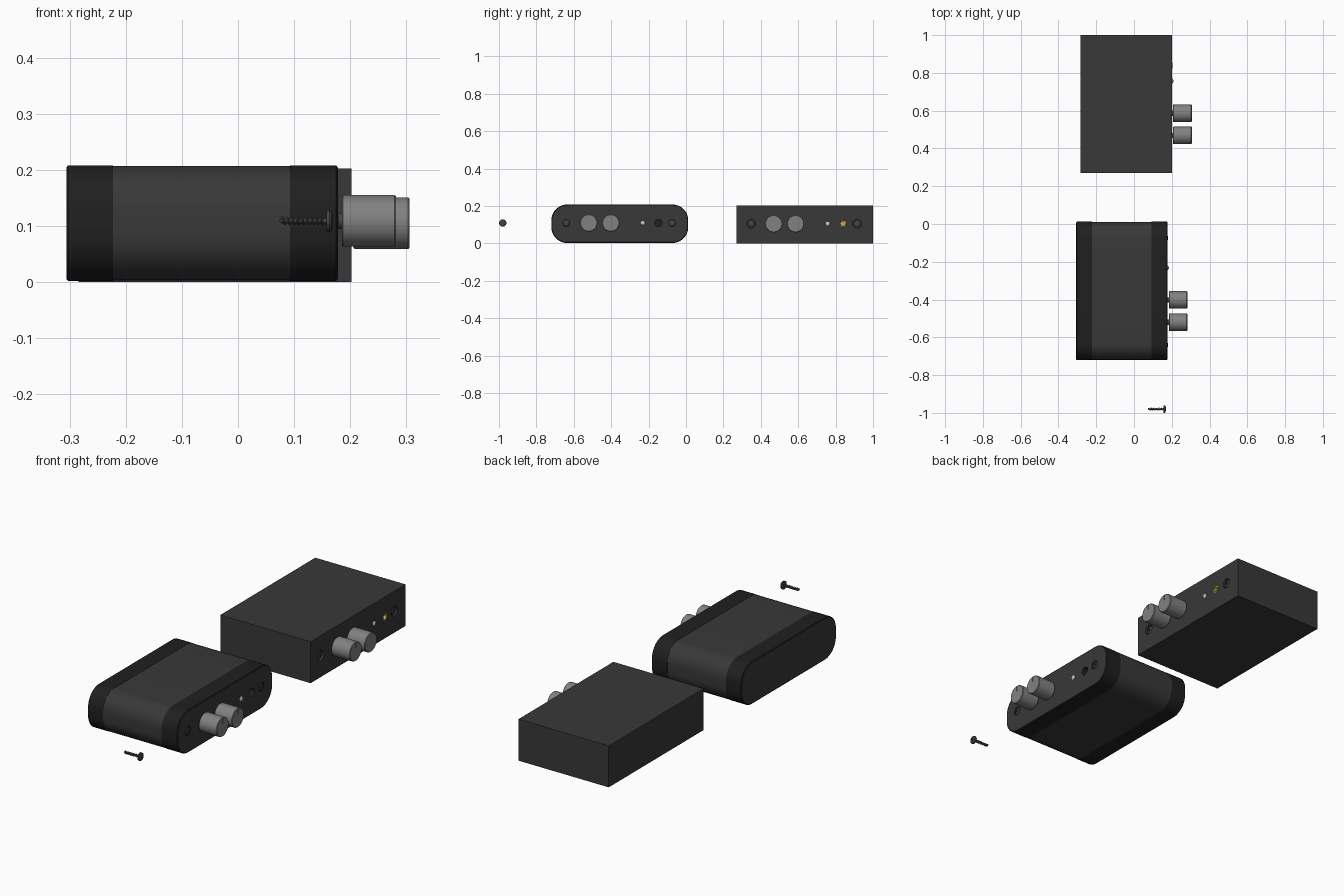
import bpy, bmesh
from math import sin, cos, pi, radians

if "Cube" in bpy.data.objects:
    bpy.data.objects.remove(bpy.data.objects["Cube"])


def mat(name, v):
    m = bpy.data.materials.new(name)
    m.diffuse_color = (*v, 1)
    m.use_nodes = True
    m.node_tree.nodes["Principled BSDF"].inputs["Base Color"].default_value = m.diffuse_color
    return m


CASE = mat("case_grey", (0.04, 0.04, 0.04))
DARK = mat("rubber_black", (0.014, 0.014, 0.014))
KNOB = mat("knob_grey", (0.22, 0.22, 0.22))
LAMP = mat("lamp_white", (0.6, 0.6, 0.6))
GOLD = mat("gold", (0.6, 0.42, 0.06))
STEEL = mat("screw_steel", (0.06, 0.06, 0.06))


def circle(y, z, r, n=40):
    return [(y + r * cos(2 * pi * i / n), z + r * sin(2 * pi * i / n)) for i in range(n)]


def rounded(cy, cz, w, h, r, n=12):
    pts = []
    for k, (sy, sz) in enumerate([(1, 1), (-1, 1), (-1, -1), (1, -1)]):
        for i in range(n + 1):
            a = pi / 2 * (k + i / n)
            pts.append((cy + sy * (w / 2 - r) + r * cos(a), cz + sz * (h / 2 - r) + r * sin(a)))
    return pts


def rect(cy, cz, w, h):
    return [(cy + s * w / 2, cz + t * h / 2) for s, t in ((1, 1), (-1, 1), (-1, -1), (1, -1))]


def cross(y, z, a, t):
    q = [(a, -t), (a, t), (t, t)]
    return [(y + c * u - s * v, z + s * u + c * v)
            for c, s in ((1, 0), (0, 1), (-1, 0), (0, -1)) for u, v in q]


def finish(name, bm, mats, smooth=True):
    bmesh.ops.recalc_face_normals(bm, faces=bm.faces)
    me = bpy.data.meshes.new(name)
    bm.to_mesh(me)
    bm.free()
    ob = bpy.data.objects.new(name, me)
    bpy.context.collection.objects.link(ob)
    for m in mats:
        me.materials.append(m)
    if smooth:
        bpy.ops.object.select_all(action='DESELECT')
        ob.select_set(True)
        bpy.context.view_layer.objects.active = ob
        bpy.ops.object.shade_smooth_by_angle(angle=radians(30))
    return ob


# Skin a list of (x, yz profile) sections and close both ends
def loft(name, sections, mats, start=0, end=0, smooth=True):
    bm = bmesh.new()
    rings = [[bm.verts.new((x, y, z)) for y, z in p] for x, p in sections]
    n = len(rings[0])
    for a, b in zip(rings, rings[1:]):
        for i in range(n):
            j = (i + 1) % n
            bm.faces.new((a[i], a[j], b[j], b[i]))
    bm.faces.new(rings[0]).material_index = start
    bm.faces.new(rings[-1]).material_index = end
    return finish(name, bm, mats, smooth)


def lathe(name, y, z, profile, m, n=40):
    return loft(name, [(x, circle(y, z, r, n)) for x, r in profile], [m])


def cut(ob, name, x0, x1, profile):
    c = loft(name, [(x0, profile), (x1, profile)], [DARK], smooth=False)
    c.hide_render = True
    c.hide_viewport = True
    c.display_type = 'WIRE'
    b = ob.modifiers.new(name, 'BOOLEAN')
    b.operation, b.object, b.solver = 'DIFFERENCE', c, 'EXACT'


def knob(name, x, y, z, x1):
    lathe(name + "_shaft", y, z, [(x - 0.02, 0.014), (x + 0.01, 0.014)], STEEL)
    k = lathe(name, y, z, [(x + 0.004, 0.0445), (x + 0.006, 0.046), (x1 - 0.003, 0.046),
                           (x1, 0.0435)], KNOB, 64)
    cut(k, name + "_pointer_cutter", x1 - 0.003, x1 + 0.01, rect(y, z + 0.032, 0.003, 0.03))


def screw_head(name, x, y, z, r):
    h = lathe(name, y, z, [(x - 0.006, r), (x, r), (x + 0.003, r * 0.88), (x + 0.005, r * 0.5)], STEEL)
    cut(h, name + "_slot_cutter", x - 0.002, x + 0.02, cross(y, z, r * 0.5, r * 0.11))


def lamp(name, x, y, z):
    lathe(name, y, z, [(x - 0.01, 0.012), (x + 0.001, 0.012), (x + 0.004, 0.009), (x + 0.006, 0.004)], LAMP)


# Plain square-edged unit
X, Z = 0.202, 0.105
box = loft("box_case", [(-0.284, rect(0.635, 0.101, 0.73, 0.202)),
                        (X, rect(0.635, 0.101, 0.73, 0.202))], [CASE], smooth=False)
for i, y in enumerate((0.348, 0.915)):
    cut(box, f"box_screw_hole_cutter_{i}", X - 0.012, X + 0.02, circle(y, Z, 0.024))
    screw_head(f"box_screw_{i}", X - 0.009, y, Z, 0.019)
for i, y in enumerate((0.469, 0.586)):
    knob(f"box_knob_{i}", X, y, Z, 0.306)
lamp("box_lamp", X, 0.757, Z)
cut(box, "box_socket_cutter", X - 0.08, X + 0.02, circle(0.84, Z, 0.0165))
ring = lathe("box_socket_ring", 0.84, Z, [(X - 0.07, 0.0162), (X + 0.001, 0.0162)], GOLD)
cut(ring, "box_socket_bore_cutter", X - 0.06, X + 0.02, circle(0.84, Z, 0.0115))

# Rounded unit: sleeve between two rubber end caps with grey end panels
CY, CZ, X, Z = -0.354, 0.105, 0.178, 0.109


def shell(inset):
    return rounded(CY, CZ, 0.732 - 2 * inset, 0.206 - 2 * inset, 0.085 - inset)


loft("rounded_sleeve", [(-0.23, shell(0.001)), (0.1, shell(0.001))], [CASE])
loft("back_end_cap", [(-0.306, shell(0.004)), (-0.303, shell(0.0)), (-0.223, shell(0.0))],
     [DARK, CASE], start=1)
front = loft("front_end_cap", [(0.093, shell(0.0)), (X - 0.003, shell(0.0)), (X, shell(0.004))],
             [DARK, CASE], end=1)
for i, y in enumerate((-0.64, -0.075)):
    cut(front, f"cap_screw_hole_cutter_{i}", X - 0.008, X + 0.02, circle(y, Z, 0.021))
    screw_head(f"cap_screw_{i}", X - 0.004, y, Z, 0.0185)
for i, y in enumerate((-0.52, -0.402)):
    knob(f"rounded_knob_{i}", X + 0.003, y, Z, 0.282)
lamp("rounded_lamp", X, -0.231, Z)
cut(front, "rounded_socket_cutter", X - 0.05, X + 0.02, circle(-0.148, Z, 0.02))

# Loose screw: head, core and helical thread
SY, SZ = -0.98, 0.109
screw_head("loose_screw_head", 0.1635, SY, SZ, 0.0195)
lathe("loose_screw_core", SY, SZ, [(0.073, 0.0012), (0.079, 0.0045), (0.16, 0.0045)], STEEL, 24)
bm = bmesh.new()
pitch, steps, turns, prev = 0.0085, 24, 9, None
for i in range(steps * turns + 1):
    a = 2 * pi * i / steps
    x = 0.077 + pitch * i / steps
    row = [bm.verts.new((x + dx * pitch, SY + r * cos(a), SZ + r * sin(a)))
           for dx, r in ((-0.32, 0.0042), (-0.05, 0.0076), (0.05, 0.0076), (0.32, 0.0042))]
    if prev:
        for k in range(4):
            j = (k + 1) % 4
            bm.faces.new((prev[k], prev[j], row[j], row[k]))
    else:
        bm.faces.new(row)
    prev = row
bm.faces.new(prev)
finish("loose_screw_thread", bm, [STEEL])
